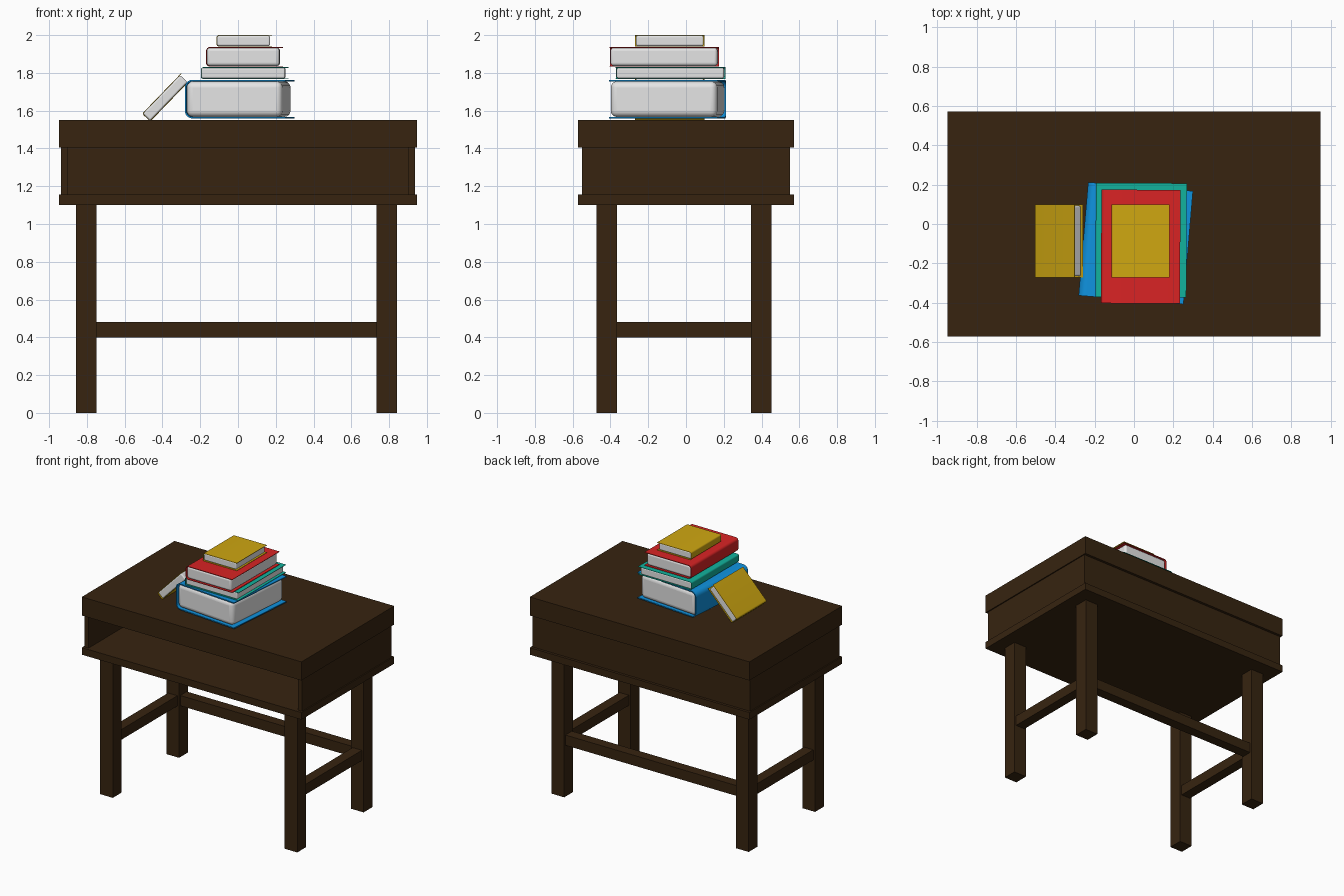
import bpy, bmesh, math
from mathutils import Matrix, Vector

if "Cube" in bpy.data.objects:
    bpy.data.objects.remove(bpy.data.objects["Cube"])


def material(name, srgb):
    m = bpy.data.materials.new(name)
    lin = [((c / 255 + 0.055) / 1.055) ** 2.4 if c > 10 else c / 255 / 12.92 for c in srgb]
    m.diffuse_color = (*lin, 1)
    m.use_nodes = True
    m.node_tree.nodes["Principled BSDF"].inputs["Base Color"].default_value = m.diffuse_color
    return m


WOOD = material("dark wood", (55, 36, 16))
PAPER = material("paper", (228, 228, 228))
BLUE = material("blue cover", (15, 146, 222))
TEAL = material("teal cover", (18, 178, 157))
RED = material("red cover", (217, 35, 36))
YELLOW = material("yellow cover", (207, 167, 17))


def new_object(name, bm, mat):
    bmesh.ops.recalc_face_normals(bm, faces=bm.faces)
    mesh = bpy.data.meshes.new(name)
    bm.to_mesh(mesh)
    bm.free()
    mesh.materials.append(mat)
    ob = bpy.data.objects.new(name, mesh)
    bpy.context.collection.objects.link(ob)
    return ob


def box(name, x0, x1, y0, y1, z0, z1, mat=WOOD):
    bm = bmesh.new()
    bmesh.ops.create_cube(bm, size=1)
    size = Matrix.Diagonal((x1 - x0, y1 - y0, z1 - z0, 1))
    move = Matrix.Translation(((x0 + x1) / 2, (y0 + y1) / 2, (z0 + z1) / 2))
    bmesh.ops.transform(bm, matrix=move @ size, verts=bm.verts)
    return new_object(name, bm, mat)


def smooth(ob):
    bpy.ops.object.select_all(action='DESELECT')
    ob.select_set(True)
    bpy.context.view_layer.objects.active = ob
    bpy.ops.object.shade_smooth_by_angle(angle=math.radians(35))


def book(name, mat, centre, width, length, height, yaw=0, tilt=0):
    """Book lying flat with its rounded spine towards -x."""
    t = max(0.04 * height, 0.003)
    w, h, r = width / 2, height / 2, 0.2 * height
    place = (Matrix.Translation(centre) @ Matrix.Rotation(math.radians(yaw), 4, 'Z')
             @ Matrix.Rotation(math.radians(tilt), 4, 'Y'))

    # wrap-around cover: C-shaped profile extruded along the length
    def side(rad, sign):
        arc = [math.radians(90 + 15 * i) for i in range(7)]
        return [(-w + r + rad * math.cos(a), sign * (h - r + rad * math.sin(a))) for a in arc]
    outer = [(w, h)] + side(r, 1) + side(r, -1)[::-1] + [(w, -h)]
    inner = [(w, h - t)] + side(r - t, 1) + side(r - t, -1)[::-1] + [(w, t - h)]
    bm = bmesh.new()
    out = [bm.verts.new((x, -length / 2, z)) for x, z in outer]
    inn = [bm.verts.new((x, -length / 2, z)) for x, z in inner]
    faces = [bm.faces.new((out[i], out[i + 1], inn[i + 1], inn[i])) for i in range(len(out) - 1)]
    ext = bmesh.ops.extrude_face_region(bm, geom=faces, use_keep_orig=True)
    moved = [v for v in ext["geom"] if isinstance(v, bmesh.types.BMVert)]
    bmesh.ops.translate(bm, verts=moved, vec=(0, length, 0))
    cover = new_object(name + "_cover", bm, mat)
    smooth(cover)

    # soft-edged page block
    ph = h - t
    pages = box(name + "_pages", -w + t, w - 0.035 * width, -length / 2 + 0.006,
                length / 2 - 0.006, -ph, ph, PAPER)
    bev = pages.modifiers.new("rounding", 'BEVEL')
    bev.width = r - t
    bev.segments = 5
    smooth(pages)
    for ob in (cover, pages):
        ob.matrix_world = place


# desk box: top slab, floor, sides and back, open at the front
box("desk_top", -0.947, 0.947, -0.571, 0.571, 1.405, 1.55)
box("desk_floor", -0.947, 0.947, -0.571, 0.571, 1.10, 1.155)
for label, s in (("left", -1), ("right", 1)):
    a, b = sorted((s * 0.938, s * 0.903))
    box(label + "_side_panel", a, b, -0.551, 0.551, 1.155, 1.405)
box("back_panel", -0.903, 0.903, 0.516, 0.551, 1.155, 1.405)

# legs, with a rail on each side and one long rail at the back
LX, LY = {"left": -0.803, "right": 0.788}, {"front": -0.419, "back": 0.398}
for nx, x in LX.items():
    for ny, y in LY.items():
        box(f"{ny}_{nx}_leg", x - 0.055, x + 0.055, y - 0.055, y + 0.055, 0, 1.10)
    box(nx + "_rail", x - 0.04, x + 0.04, LY["front"] + 0.055, LY["back"] - 0.055, 0.40, 0.48)
box("back_rail", LX["left"] + 0.055, LX["right"] - 0.055,
    LY["back"] - 0.04, LY["back"] + 0.04, 0.40, 0.48)

# stacked books and one leaning against them
book("blue_book", BLUE, (0.009, -0.098, 1.661), 0.535, 0.578, 0.204, yaw=-4.8)
book("teal_book", TEAL, (0.036, -0.082, 1.799), 0.462, 0.58, 0.062, yaw=-0.3)
book("red_book", RED, (0.034, -0.115, 1.885), 0.402, 0.578, 0.104, yaw=-0.4)
book("yellow_book", YELLOW, (0.033, -0.086, 1.97), 0.293, 0.37, 0.06)
book("leaning_book", YELLOW, (-0.383, -0.086, 1.670), 0.297, 0.37, 0.06, tilt=-46)
